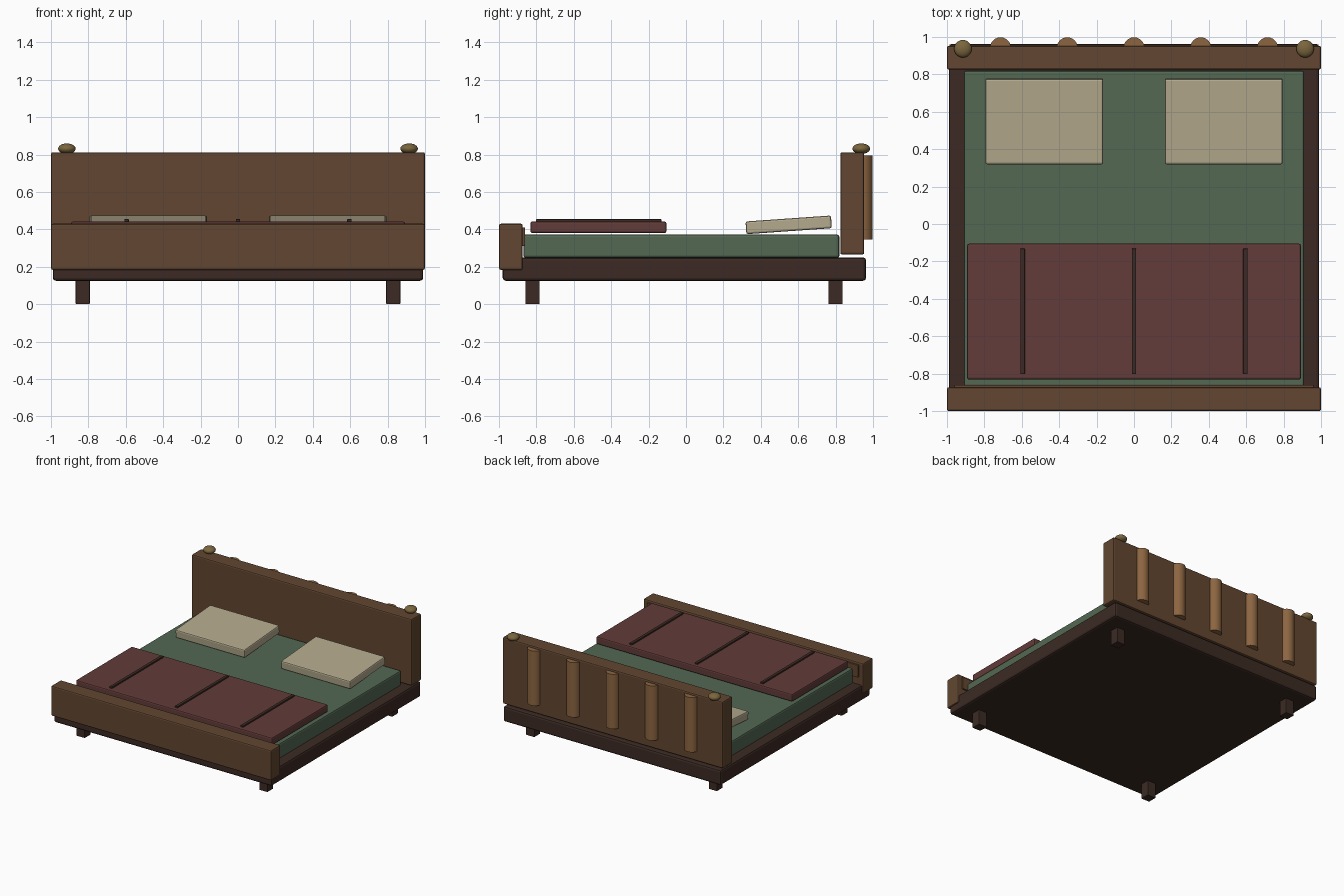
import bpy, math

if "Cube" in bpy.data.objects:
    bpy.data.objects.remove(bpy.data.objects["Cube"])

def mat(name, rgb):
    m = bpy.data.materials.new(name)
    m.diffuse_color = (*[(c / 255) ** 2.2 for c in rgb], 1)
    m.use_nodes = True
    m.node_tree.nodes["Principled BSDF"].inputs["Base Color"].default_value = m.diffuse_color
    return m

DARK = mat("dark_wood", (62, 46, 40))
WOOD = mat("wood", (98, 72, 52))
SLAT = mat("light_wood", (139, 101, 67))
BRASS = mat("brass", (122, 102, 64))
GREEN = mat("green_cloth", (84, 104, 84))
RED = mat("red_cloth", (98, 62, 60))
CREAM = mat("cream_cloth", (178, 168, 140))

def box(name, x, y, z, material, bevel=0.01, tilt=0):
    """Bevelled box from (min, max) ranges."""
    bpy.ops.mesh.primitive_cube_add(size=1, location=[(a + b) / 2 for a, b in (x, y, z)])
    o = bpy.context.object
    o.name = name
    o.scale = [b - a for a, b in (x, y, z)]
    bpy.ops.object.transform_apply(location=False, rotation=False, scale=True)
    o.rotation_euler.x = tilt
    if bevel:
        b = o.modifiers.new("bevel", 'BEVEL')
        b.width, b.segments = bevel, 2
    o.data.materials.append(material)
    return o

# Base, mattress and boards
box("bed_frame", (-0.99, 0.99), (-0.98, 0.963), (0.125, 0.25), DARK, 0.016)
box("mattress", (-0.91, 0.91), (-0.87, 0.82), (0.248, 0.372), GREEN, 0.012)
box("headboard", (-1, 1), (0.825, 0.953), (0.265, 0.812), WOOD)
box("footboard", (-1, 1), (-1, -0.873), (0.183, 0.43), WOOD)
box("footboard_panel", (-0.96, 0.96), (-0.885, -0.86), (0.31, 0.41), WOOD, 0.004)

# Blanket with seams
box("blanket", (-0.892, 0.892), (-0.832, -0.105), (0.38, 0.442), RED)
for x in (-0.596, 0, 0.596):
    box("blanket_seam", (x - 0.012, x + 0.012), (-0.802, -0.132), (0.43, 0.454), DARK, 0.002)

# Mirrored pillows, finials and legs
for s in (-1, 1):
    cx = s * 0.48
    box("pillow", (cx - 0.315, cx + 0.315), (0.32, 0.778), (0.39, 0.458), CREAM, 0.01, math.radians(4))
    bpy.ops.mesh.primitive_uv_sphere_add(segments=24, ring_count=12, radius=0.047,
                                         location=(s * 0.915, 0.937, 0.831))
    o = bpy.context.object
    o.name = "finial"
    o.scale.z = 0.6
    o.data.materials.append(BRASS)
    bpy.ops.object.shade_smooth()
    for y in (-0.82, 0.80):
        lx = s * 0.83
        box("leg", (lx - 0.038, lx + 0.038), (y - 0.038, y + 0.038), (0, 0.14), DARK, 0.004)

# Round slats on the back of the headboard
for i in range(5):
    bpy.ops.mesh.primitive_cylinder_add(vertices=24, radius=0.056, depth=0.45,
                                        location=((i - 2) * 0.357, 0.942, 0.57))
    o = bpy.context.object
    o.name = "headboard_slat"
    o.data.materials.append(SLAT)
    bpy.ops.object.shade_smooth_by_angle()
